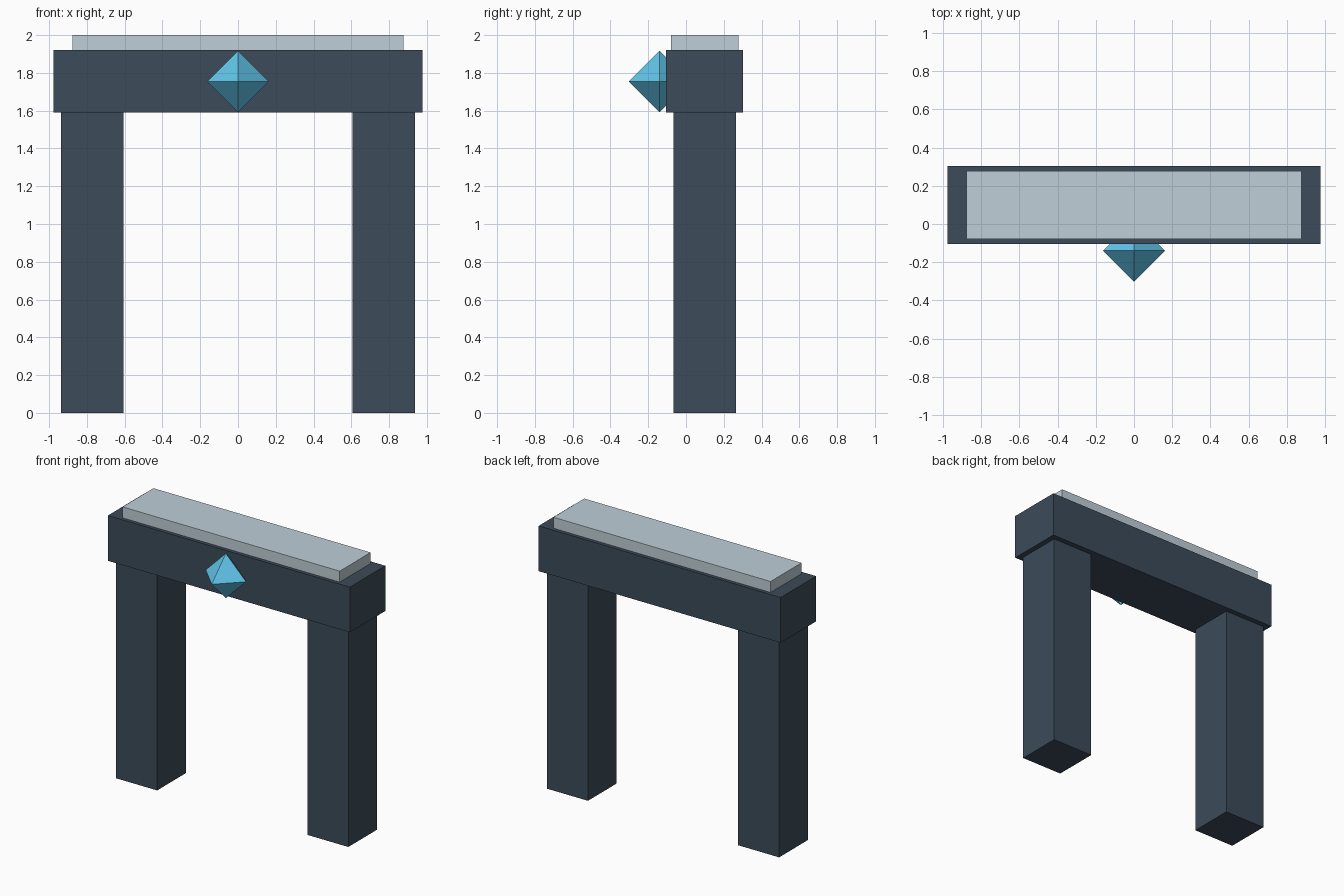
import bpy
import bmesh
from mathutils import Matrix

if "Cube" in bpy.data.objects:
    bpy.data.objects.remove(bpy.data.objects["Cube"])

CY = 0.099  # depth centre shared by the stone parts


def material(name, color):
    m = bpy.data.materials.new(name)
    m.diffuse_color = (*color, 1.0)
    m.use_nodes = True
    m.node_tree.nodes["Principled BSDF"].inputs["Base Color"].default_value = m.diffuse_color
    return m


def finish(name, bm, mat):
    mesh = bpy.data.meshes.new(name)
    bm.to_mesh(mesh)
    bm.free()
    mesh.materials.append(mat)
    obj = bpy.data.objects.new(name, mesh)
    bpy.context.collection.objects.link(obj)
    return obj


def block(name, center_x, width, depth, z0, z1, mat):
    bm = bmesh.new()
    bmesh.ops.create_cube(bm, size=1)
    bmesh.ops.scale(bm, vec=(width, depth, z1 - z0), verts=bm.verts)
    bmesh.ops.translate(bm, vec=(center_x, CY, (z0 + z1) / 2), verts=bm.verts)
    return finish(name, bm, mat)


stone = material("dark_stone", (0.045, 0.07, 0.1))
pale = material("pale_stone", (0.52, 0.62, 0.68))
blue = material("crystal_blue", (0.12, 0.55, 0.82))

# Two square pillars
for side, label in ((-1, "left"), (1, "right")):
    block(f"{label}_pillar", side * 0.771, 0.331, 0.331, 0, 1.59, stone)

# Lintel across the pillars and pale slab on top
block("lintel", 0, 1.952, 0.408, 1.59, 1.92, stone)
block("top_slab", 0, 1.752, 0.356, 1.92, 2.0, pale)

# Octahedral crystal set into the front of the lintel
bm = bmesh.new()
bmesh.ops.create_uvsphere(bm, u_segments=4, v_segments=2, radius=0.163,
                          matrix=Matrix.Translation((0, -0.14, 1.755)))
finish("crystal", bm, blue)
